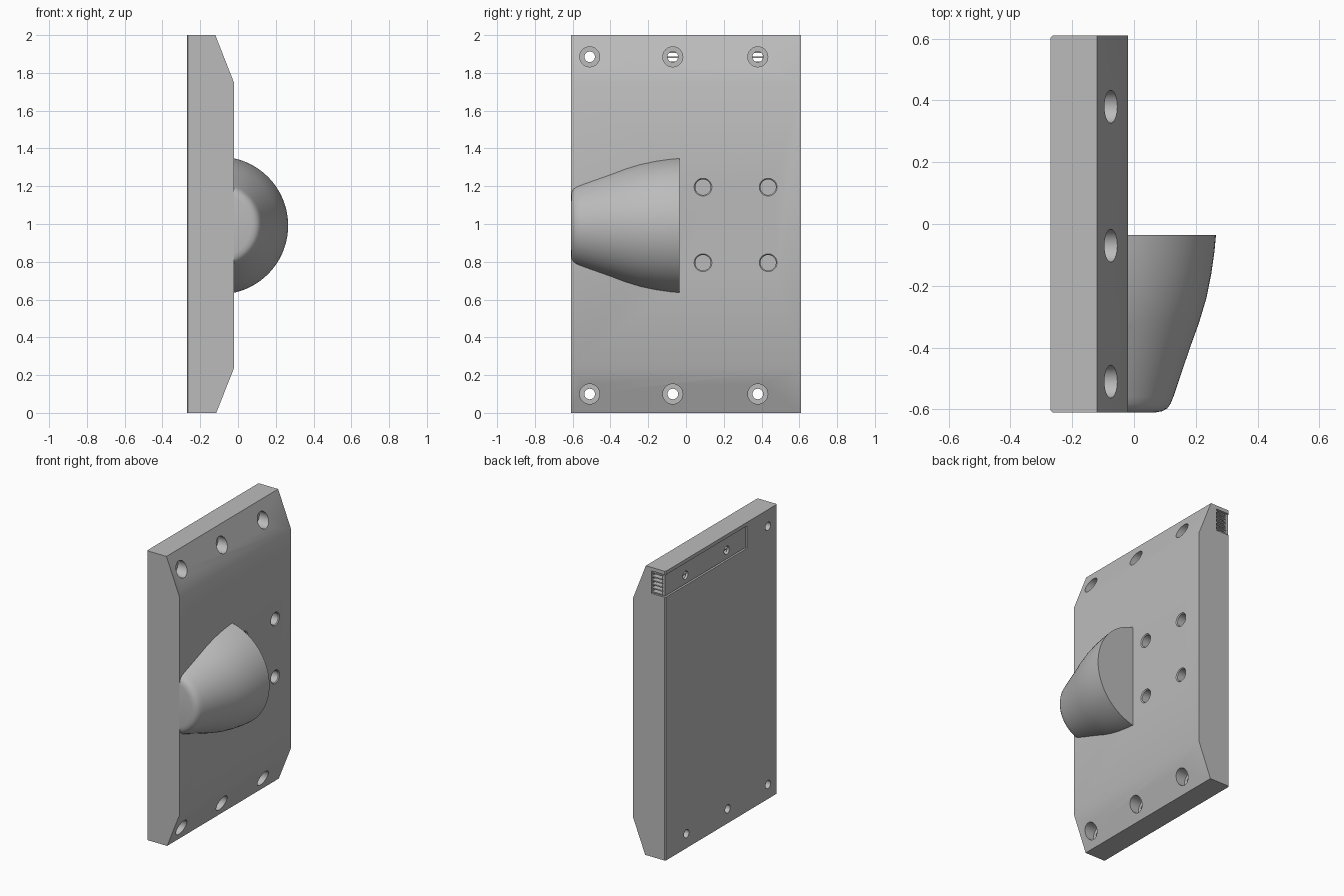
import bpy, bmesh, math
from mathutils import Vector

cube = bpy.data.objects.get("Cube")
if cube:
    bpy.data.objects.remove(cube, do_unlink=True)

grey = bpy.data.materials.new("plain grey")
grey.use_nodes = True
grey.diffuse_color = (0.5, 0.5, 0.5, 1)
grey.node_tree.nodes["Principled BSDF"].inputs["Base Color"].default_value = (0.5, 0.5, 0.5, 1)

HALF = 0.61                     # half width along y
BACK, FACE = -0.27, -0.02       # back and front planes of the plate
BOLT_Y = (-0.51, -0.07, 0.38)
TOP_Z, LOW_Z = 1.885, 0.1


def finish(name, bm):
    bmesh.ops.recalc_face_normals(bm, faces=bm.faces)
    mesh = bpy.data.meshes.new(name)
    bm.to_mesh(mesh)
    bm.free()
    mesh.materials.append(grey)
    obj = bpy.data.objects.new(name, mesh)
    bpy.context.collection.objects.link(obj)
    return obj


def add_box(bm, low, high):
    low, high = Vector(low), Vector(high)
    verts = bmesh.ops.create_cube(bm, size=1)["verts"]
    for v in verts:
        v.co = (low + high) / 2 + v.co * (high - low)


def add_lathe(bm, profile, origin, axis, steps=40):
    """Revolve (distance along axis, radius) pairs around the x or y axis."""
    rings = []
    for t, r in profile:
        ring = []
        for i in range(steps):
            a = math.tau * i / steps
            u, w = r * math.cos(a), r * math.sin(a)
            offset = Vector((t, u, w)) if axis == "x" else Vector((u, t, w))
            ring.append(bm.verts.new(Vector(origin) + offset))
        rings.append(ring)
    for a, b in zip(rings, rings[1:]):
        for i in range(steps):
            j = (i + 1) % steps
            bm.faces.new((a[i], a[j], b[j], b[i]))
    bm.faces.new(rings[0])
    bm.faces.new(rings[-1])


def activate(obj):
    bpy.ops.object.select_all(action="DESELECT")
    obj.select_set(True)
    bpy.context.view_layer.objects.active = obj


def cut(obj, bm):
    cutter = finish("cutter", bm)
    cutter.hide_render = True
    mod = obj.modifiers.new("cut", "BOOLEAN")
    mod.operation, mod.solver, mod.object = "DIFFERENCE", "EXACT", cutter
    activate(obj)
    bpy.ops.object.modifier_apply(modifier=mod.name)
    bpy.data.objects.remove(cutter, do_unlink=True)


def smooth(obj):
    activate(obj)
    bpy.ops.object.shade_smooth_by_angle(angle=math.radians(25))


# Plate: side profile with sloped ends, extruded across the width
bm = bmesh.new()
profile = [(BACK, 0), (-0.115, 0), (FACE, 0.24), (FACE, 1.745), (-0.12, 2), (BACK, 2)]
side = bm.faces.new([bm.verts.new((x, -HALF, z)) for x, z in profile])
new = bmesh.ops.extrude_face_region(bm, geom=[side])["geom"]
bmesh.ops.translate(bm, vec=(0, 2 * HALF, 0), verts=[g for g in new if isinstance(g, bmesh.types.BMVert)])
bmesh.ops.recalc_face_normals(bm, faces=bm.faces)
back_edges = [e for e in bm.edges
              if all(abs(v.co.x - BACK) < 1e-4 for v in e.verts)
              and abs(e.verts[0].co.y - e.verts[1].co.y) < 1e-4]
bmesh.ops.bevel(bm, geom=back_edges, offset=0.006, segments=1, affect="EDGES")
plate = finish("mounting_plate", bm)

# Rail slot in the back, open at one end
bm = bmesh.new()
add_box(bm, (-0.4, -0.28, 1.82), (-0.164, 0.8, 1.975))
cut(plate, bm)

# Counterbored bolt holes and four shallow chamfered sockets
bm = bmesh.new()
for y in BOLT_Y:
    for z in (LOW_Z, TOP_Z):
        add_lathe(bm, [(-0.4, 0.028), (-0.14, 0.028), (-0.14, 0.053), (0.1, 0.053)], (0, y, z), "x")
for y in (0.09, 0.435):
    for z in (0.795, 1.195):
        add_lathe(bm, [(-0.12, 0.041), (FACE - 0.006, 0.041), (FACE, 0.047), (0.05, 0.047)], (0, y, z), "x")
cut(plate, bm)
smooth(plate)

# Slot cover with bolt holes
bm = bmesh.new()
add_box(bm, (-0.262, -0.275, 1.825), (-0.245, 0.605, 1.97))
cover = finish("slot_cover", bm)
bm = bmesh.new()
for y in BOLT_Y[1:]:
    add_lathe(bm, [(-0.4, 0.028), (-0.2, 0.028)], (0, y, TOP_Z), "x")
cut(cover, bm)
smooth(cover)

# Thin slats running along the slot, seen at its open end
bm = bmesh.new()
for i in range(6):
    z = 1.829 + i * 0.0265
    add_box(bm, (-0.246, -0.28, z - 0.004), (-0.164, 0.606, z + 0.004))
finish("slot_slats", bm)

# Domed housing: turned shape cut flush with the plate face
bm = bmesh.new()
dome = [(-HALF, 0.168), (-0.606, 0.19), (-0.597, 0.206), (-0.582, 0.217), (-0.56, 0.226),
        (-0.4, 0.28), (-0.32, 0.309), (-0.24, 0.333), (-0.16, 0.349), (-0.09, 0.359), (-0.035, 0.364)]
add_lathe(bm, dome, (-0.0986, 0, 0.992), "y", 96)
bmesh.ops.recalc_face_normals(bm, faces=bm.faces)
bmesh.ops.bisect_plane(bm, geom=bm.verts[:] + bm.edges[:] + bm.faces[:],
                       plane_co=(FACE, 0, 0), plane_no=(1, 0, 0), clear_inner=True)
smooth(finish("domed_housing", bm))
